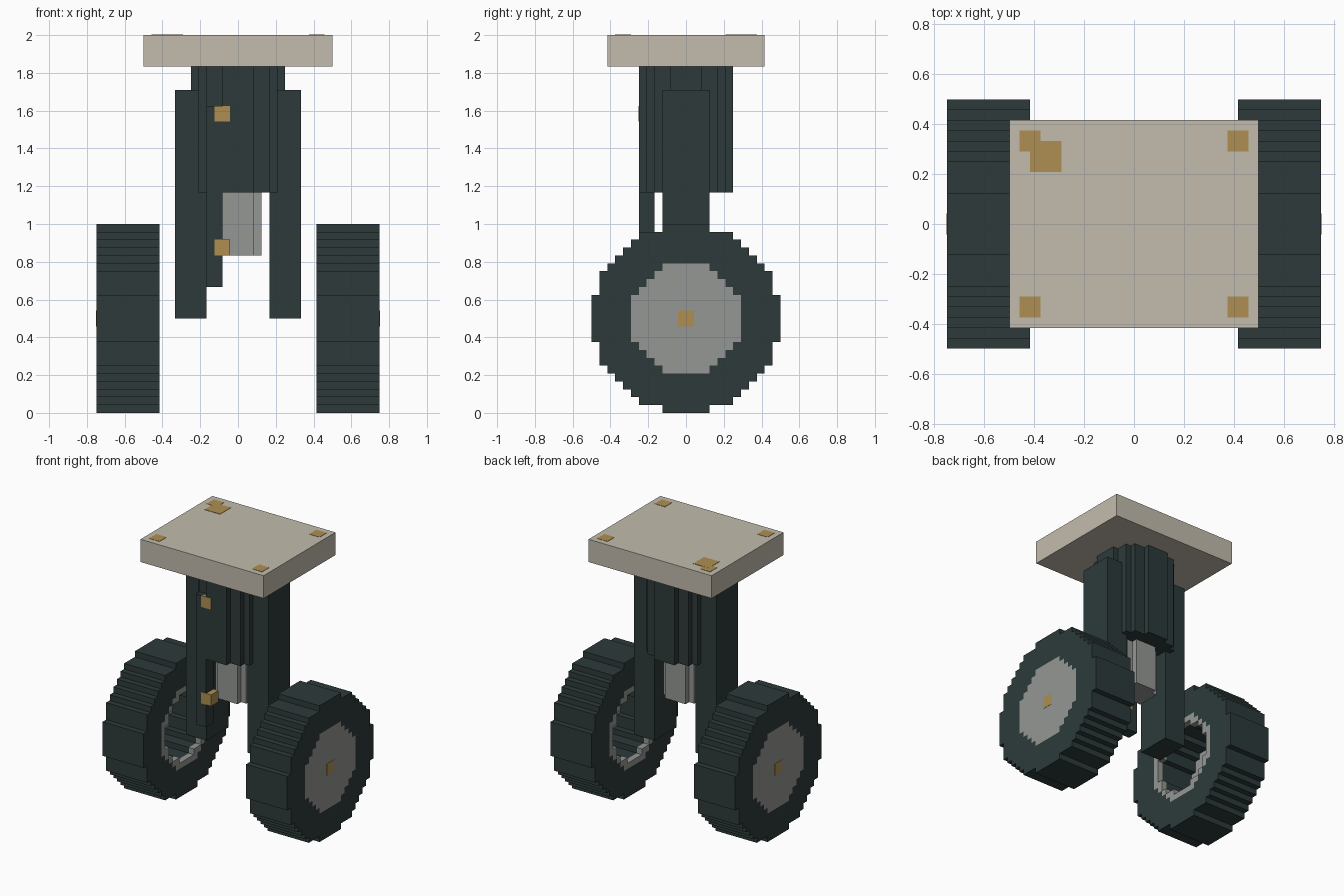
import bpy, bmesh

if "Cube" in bpy.data.objects:
    bpy.data.objects.remove(bpy.data.objects["Cube"])

U = 1 / 24  # edge of one block


def material(name, rgb):
    m = bpy.data.materials.new(name)
    m.diffuse_color = (*rgb, 1)
    m.use_nodes = True
    m.node_tree.nodes["Principled BSDF"].inputs["Base Color"].default_value = m.diffuse_color
    return m


DARK = material("dark_slate", (0.026, 0.042, 0.042))
GREY = material("metal_grey", (0.296, 0.309, 0.292))
PLATE = material("warm_beige", (0.546, 0.503, 0.418))
BRASS = material("brass", (0.423, 0.275, 0.083))


def finish(bm, name, mat):
    bmesh.ops.recalc_face_normals(bm, faces=bm.faces[:])
    me = bpy.data.meshes.new(name)
    bm.to_mesh(me)
    bm.free()
    me.materials.append(mat)
    ob = bpy.data.objects.new(name, me)
    bpy.context.collection.objects.link(ob)
    return ob


def box(name, mat, x, y, z):
    """Box from ranges given in block units."""
    bm = bmesh.new()
    bmesh.ops.create_cube(bm, size=1)
    for v in bm.verts:
        v.co = [U * (r[0] if c < 0 else r[1]) for c, r in zip(v.co, (x, y, z))]
    return finish(bm, name, mat)


def disc(name, mat, outer, inner, lo, hi, axis, centre_z=0):
    """Stepped disc or ring, extruded from lo to hi along x or z."""
    bm = bmesh.new()
    verts = {}

    def vert(a, b):
        if (a, b) not in verts:
            co = (lo, a, b + centre_z) if axis == "x" else (a, b, lo)
            verts[a, b] = bm.verts.new([U * c for c in co])
        return verts[a, b]

    for a in range(-outer, outer):
        for b in range(-outer, outer):
            d = (a + 0.5) ** 2 + (b + 0.5) ** 2
            if inner ** 2 < d <= outer ** 2:
                bm.faces.new([vert(a, b), vert(a + 1, b),
                              vert(a + 1, b + 1), vert(a, b + 1)])
    h = (hi - lo) * U
    ext = bmesh.ops.extrude_face_region(bm, geom=bm.faces[:], use_keep_orig=True)
    top = [g for g in ext["geom"] if isinstance(g, bmesh.types.BMVert)]
    bmesh.ops.translate(bm, verts=top, vec=(h, 0, 0) if axis == "x" else (0, 0, h))
    bmesh.ops.recalc_face_normals(bm, faces=bm.faces[:])
    bmesh.ops.dissolve_limit(bm, angle_limit=0.01, verts=bm.verts[:], edges=bm.edges[:])
    return finish(bm, name, mat)


# mounting plate with bolt heads and a larger corner mark
box("mounting_plate", PLATE, (-12, 12), (-10, 10), (44, 48))
for i, sx in enumerate((-1, 1)):
    for j, sy in enumerate((-1, 1)):
        box(f"plate_bolt_{i}{j}", BRASS, (sx * 10 - 1, sx * 10 + 1),
            (sy * 8 - 1, sy * 8 + 1), (47.95, 48.05))
box("plate_marker", BRASS, (-10, -7), (5, 8), (47.95, 48.06))

# swivel column and the metal stem below it
disc("swivel_column", DARK, 6, 0, 28, 44, "z")
disc("stem", GREY, 3, 0, 20, 28, "z")

# brake lever on the front with its two pins
box("brake_lever", DARK, (-4, -2), (-6, -4), (16, 39))
for name, z in (("lower_pin", 20), ("upper_pin", 37)):
    box(name, BRASS, (-3, -1), (-6.06, -4), (z, z + 2))

# fork legs and wheels on both sides
for side, s in (("left", -1), ("right", 1)):
    def span(a, b):
        return sorted((s * a, s * b))

    box(f"{side}_fork_leg", DARK, span(4, 8), (-3, 3), (12, 41))
    disc(f"{side}_tyre", DARK, 12, 7, *span(10, 18), "x", 12)
    disc(f"{side}_hub_cap", GREY, 7, 0, *span(17, 18), "x", 12)
    disc(f"{side}_hub_liner", DARK, 7, 6, *span(11, 17), "x", 12)
    disc(f"{side}_hub_rim", GREY, 7, 6, *span(10, 11), "x", 12)
    box(f"{side}_axle_end", BRASS, span(16.9, 18.05), (-1, 1), (11, 13))
